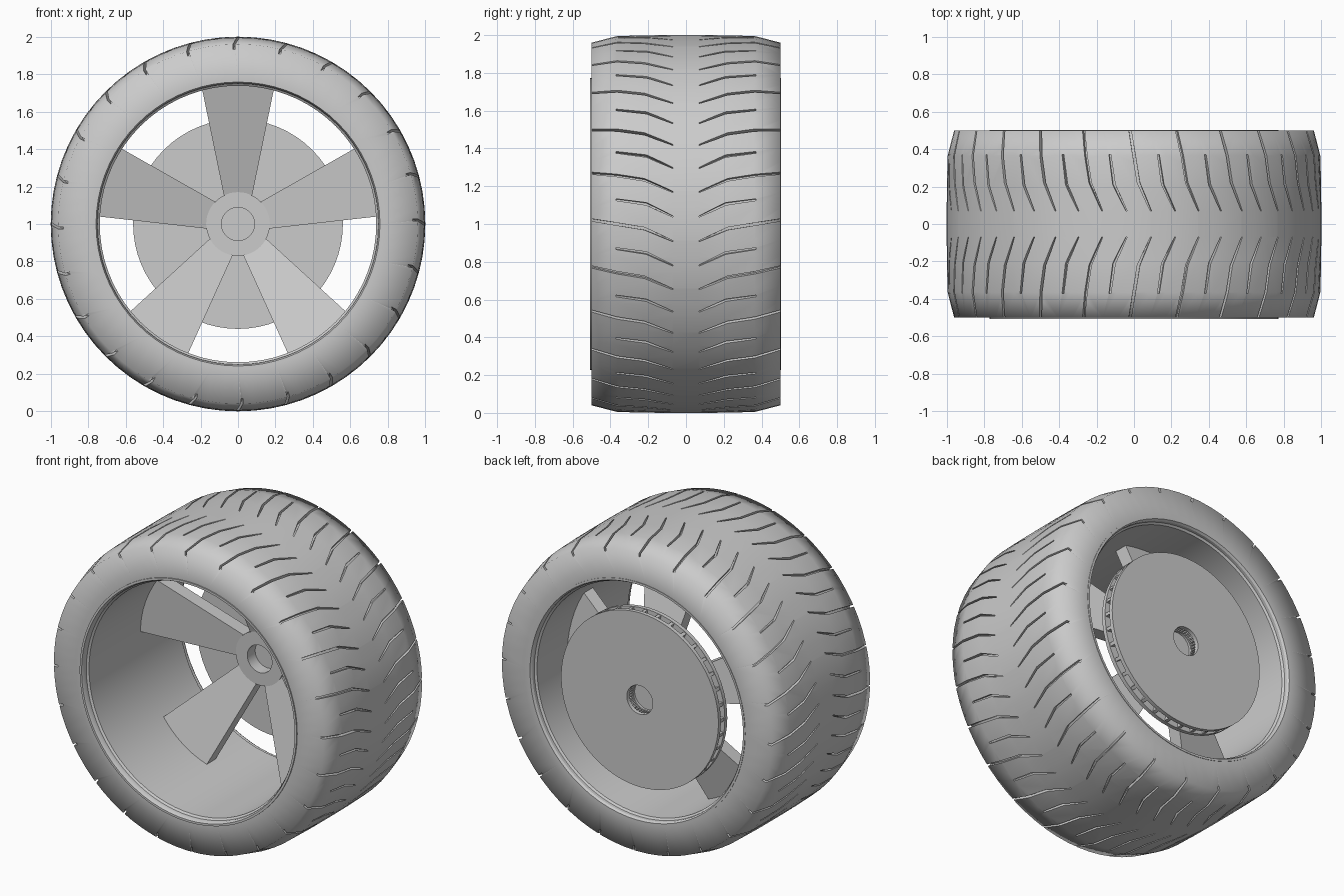
import bpy, bmesh, math
from math import sin, cos, pi

if "Cube" in bpy.data.objects:
    bpy.data.objects.remove(bpy.data.objects["Cube"])

CZ = 1.0  # axle height


def polar(r, a, y):
    return (r * cos(a), y, CZ + r * sin(a))


def finish(name, bm, angle=None):
    bmesh.ops.recalc_face_normals(bm, faces=bm.faces[:])
    me = bpy.data.meshes.new(name)
    bm.to_mesh(me)
    bm.free()
    ob = bpy.data.objects.new(name, me)
    bpy.context.collection.objects.link(ob)
    if angle:
        smooth(ob, angle)
    return ob


def smooth(ob, angle):
    bpy.ops.object.select_all(action='DESELECT')
    ob.select_set(True)
    bpy.context.view_layer.objects.active = ob
    bpy.ops.object.shade_smooth_by_angle(angle=math.radians(angle))


def lathe(bm, profile, n, closed=True):
    """Spin (y, r) points round the axle; r = 0 becomes a pole."""
    rings = []
    for y, r in profile:
        if r == 0:
            rings.append([bm.verts.new((0, y, CZ))] * n)
        else:
            rings.append([bm.verts.new(polar(r, 2 * pi * i / n, y)) for i in range(n)])
    pairs = list(zip(rings, rings[1:]))
    if closed:
        pairs.append((rings[-1], rings[0]))
    for a, b in pairs:
        for i in range(n):
            j = (i + 1) % n
            vs = list(dict.fromkeys([a[i], a[j], b[j], b[i]]))
            if len(vs) > 2:
                bm.faces.new(vs)


def loft(bm, sections):
    """Skin a list of four-point sections into a closed bar."""
    loops = [[bm.verts.new(p) for p in s] for s in sections]
    for a, b in zip(loops, loops[1:]):
        for i in range(4):
            j = (i + 1) % 4
            bm.faces.new((a[i], a[j], b[j], b[i]))
    bm.faces.new(loops[0])
    bm.faces.new(loops[-1][::-1])


# Tyre body
half = [(0.07, 1.0), (0.2, 0.999), (0.365, 0.995), (0.5, 0.96), (0.5, 0.772)]
bm = bmesh.new()
lathe(bm, [(-y, r) for y, r in reversed(half)] + half, 72)
tyre = finish("tyre", bm)

# Tread grooves: (y, angle, floor radius, half width), long and short alternating
long_groove = [(0.07, 0.171, 0.978, 0.003), (0.22, 0.237, 0.972, 0.007),
               (0.37, 0.262, 0.968, 0.007), (0.52, 0.288, 0.925, 0.006)]
short_groove = [(0.07, 0.04, 0.978, 0.003), (0.21, 0.107, 0.972, 0.007),
                (0.37, 0.13, 0.974, 0.005)]
bm = bmesh.new()
for k in range(24):
    turn = 2 * pi * k / 24
    for path in (long_groove, short_groove):
        for side in (-1, 1):
            loft(bm, [[polar(r, turn + a - w, side * y), polar(r, turn + a + w, side * y),
                       polar(1.04, turn + a + w, side * y), polar(1.04, turn + a - w, side * y)]
                      for y, a, r, w in path])
cutter = finish("groove_cutter", bm)
cutter.hide_render = True
mod = tyre.modifiers.new("grooves", 'BOOLEAN')
mod.operation = 'DIFFERENCE'
mod.solver = 'EXACT'
mod.object = cutter
bpy.context.view_layer.objects.active = tyre
bpy.ops.object.modifier_apply(modifier=mod.name)
bpy.data.objects.remove(cutter)
smooth(tyre, 80)

# Rim barrel with a stepped lip at both ends
bm = bmesh.new()
lathe(bm, [(-0.507, 0.772), (-0.507, 0.758), (-0.49, 0.75), (-0.47, 0.75), (-0.46, 0.738),
           (0.46, 0.738), (0.47, 0.75), (0.49, 0.75), (0.503, 0.758), (0.503, 0.772)], 72)
finish("rim_barrel", bm, 30)

# Hub with a blind centre hole
bm = bmesh.new()
lathe(bm, [(0.30, 0), (0.30, 0.088), (0.22, 0.088), (0.22, 0.17), (0.39, 0.17), (0.39, 0)],
      48, closed=False)
finish("hub", bm, 30)

# Five tapered spokes, leaning forward towards the rim
for k in range(5):
    a = pi / 2 + 2 * pi * k / 5
    bm = bmesh.new()
    secs = []
    for r in (0.12, 0.74):
        w, y = 0.044 + 0.205 * r, 0.225 - 0.298 * (r - 0.165)
        secs.append([(r * cos(a) - s * w * sin(a), y + d, CZ + r * sin(a) + s * w * cos(a))
                     for s, d in ((-1, 0), (1, 0), (1, 0.09), (-1, 0.09))])
    loft(bm, secs)
    finish(f"spoke_{k + 1}", bm)

# Vented brake disc: two plates with radial vanes between
for name, y0, y1 in (("disc_front_plate", 0.38, 0.405), ("disc_back_plate", 0.445, 0.47)):
    bm = bmesh.new()
    lathe(bm, [(y0, 0.092), (y0, 0.56), (y1, 0.56), (y1, 0.092)], 64)
    finish(name, bm, 30)
bm = bmesh.new()
for k in range(36):
    a = 2 * pi * k / 36
    secs = []
    for r, w in ((0.094, 0.004), (0.555, 0.01)):
        secs.append([polar(r, a + s * w / r, y)
                     for s, y in ((-1, 0.4), (1, 0.4), (1, 0.45), (-1, 0.45))])
    loft(bm, secs)
finish("disc_vanes", bm)
